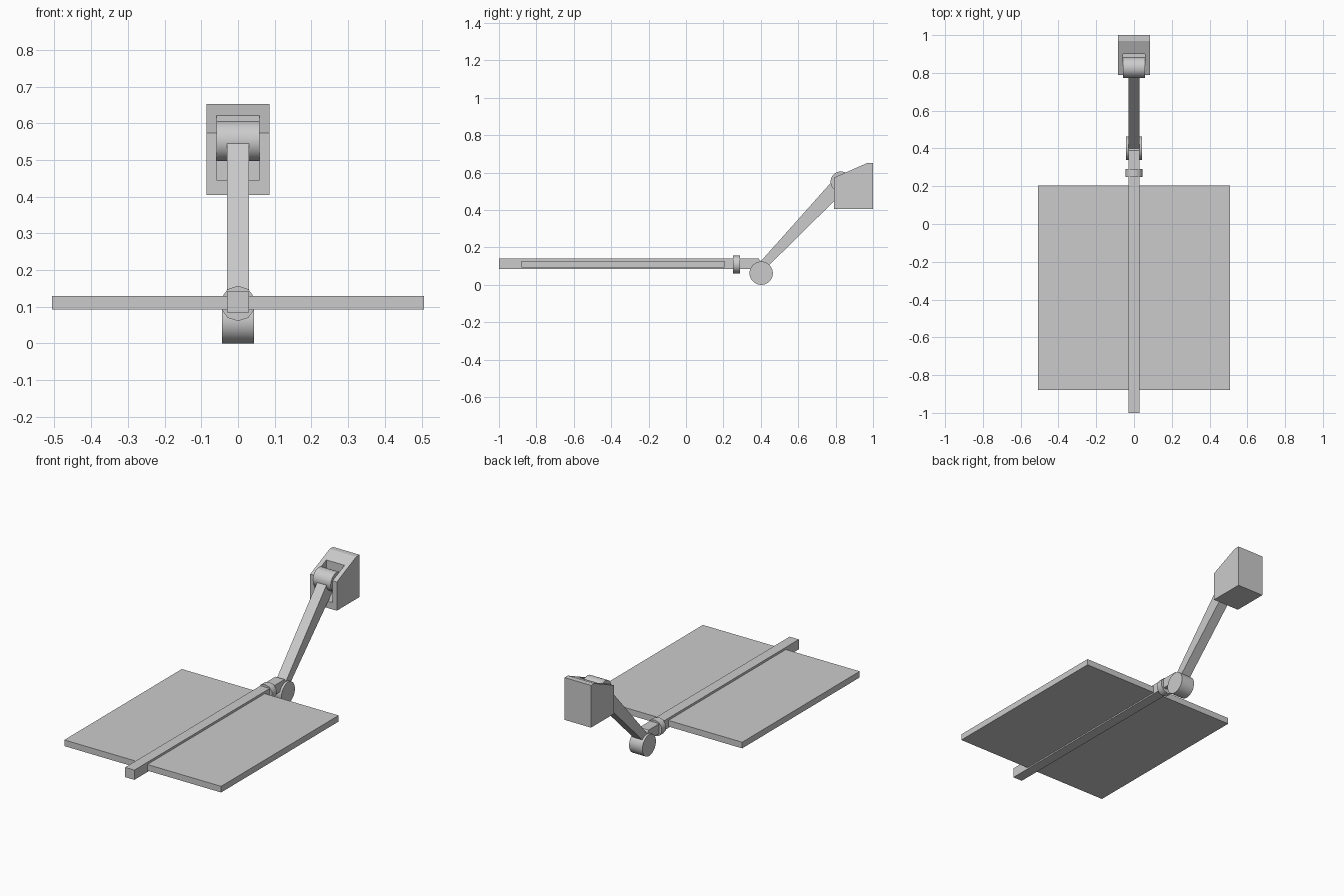
import bpy
import math

cube = bpy.data.objects.get("Cube")
if cube:
    bpy.data.objects.remove(cube, do_unlink=True)

grey = bpy.data.materials.new("plain grey")
grey.use_nodes = True
colour = (0.6, 0.6, 0.6, 1)
grey.diffuse_color = colour
grey.node_tree.nodes["Principled BSDF"].inputs["Base Color"].default_value = colour


def prism(name, profile, half_width):
    """Extrude a (y, z) side profile symmetrically across x."""
    n = len(profile)
    verts = [(x, y, z) for x in (-half_width, half_width) for y, z in profile]
    faces = [tuple(range(n))[::-1], tuple(range(n, 2 * n))]
    faces += [(i, (i + 1) % n, n + (i + 1) % n, n + i) for i in range(n)]
    mesh = bpy.data.meshes.new(name)
    mesh.from_pydata(verts, [], faces)
    mesh.materials.append(grey)
    obj = bpy.data.objects.new(name, mesh)
    bpy.context.collection.objects.link(obj)
    return obj


def box(name, half_width, y0, y1, z0, z1):
    return prism(name, [(y0, z0), (y1, z0), (y1, z1), (y0, z1)], half_width)


def cylinder(name, sides, radius, depth, location, rotation):
    bpy.ops.mesh.primitive_cylinder_add(
        vertices=sides, radius=radius, depth=depth, location=location, rotation=rotation)
    obj = bpy.context.object
    obj.name = name
    obj.data.materials.append(grey)
    bpy.ops.object.shade_smooth_by_angle(angle=math.radians(40))
    return obj


ACROSS = (0, math.pi / 2, 0)
ALONG = (math.pi / 2, 0, 0)

# Flat panel and the spine bar running through it
box("panel", 0.507, -0.88, 0.205, 0.093, 0.129)
prism("spine_bar", [(-1, 0.085), (0.4, 0.085), (0.4, 0.125), (0.388, 0.142), (-1, 0.142)], 0.03)

# Ten-sided collar around the bar, with a corner at the top
cylinder("collar", 10, 0.048, 0.04, (0, 0.27, 0.109), ALONG)

# Elbow drum and shoulder drum
cylinder("elbow_drum", 32, 0.0625, 0.086, (0, 0.402, 0.0625), ACROSS)
cylinder("shoulder_drum", 32, 0.055, 0.116, (0, 0.828, 0.5515), ACROSS)

# Tapered arm joining the drums
prism("arm", [(0.38, 0.104), (0.43, 0.091), (0.862, 0.517), (0.785, 0.558)], 0.03)

# Wall mount with a sloped top and a recess open to the front and top
mount = prism("wall_mount", [(0.79, 0.405), (1, 0.405), (1, 0.652), (0.97, 0.652), (0.79, 0.573)], 0.086)
cutter = box("recess_cutter", 0.059, 0.7, 0.9, 0.445, 0.8)
cutter.hide_render = True
cutter.hide_viewport = True
cut = mount.modifiers.new("recess", "BOOLEAN")
cut.operation = "DIFFERENCE"
cut.solver = "EXACT"
cut.object = cutter
